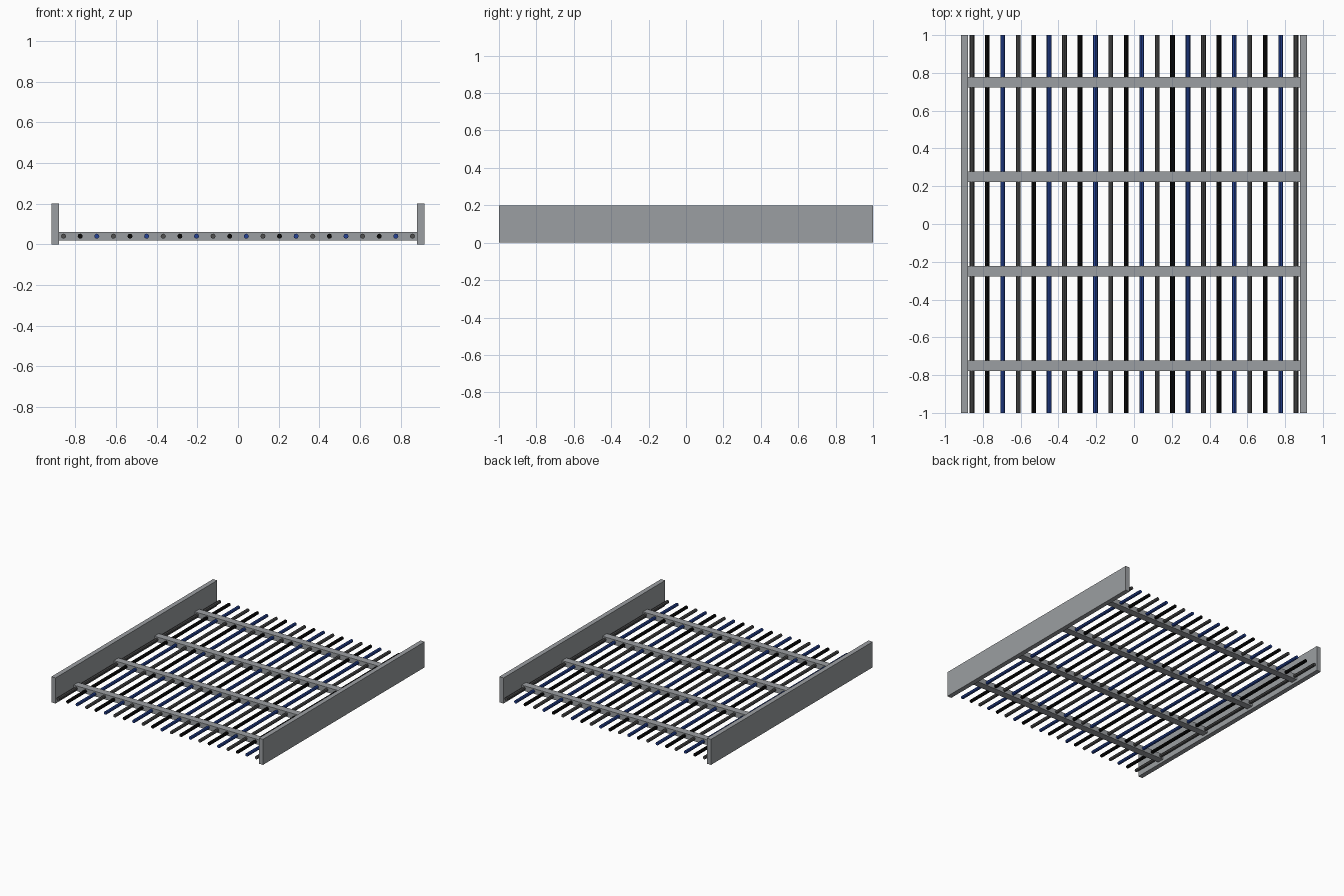
import bpy
import math

cube = bpy.data.objects.get("Cube")
if cube:
    bpy.data.objects.remove(cube, do_unlink=True)


def material(name, rgb):
    mat = bpy.data.materials.new(name)
    mat.use_nodes = True
    mat.diffuse_color = (*rgb, 1)
    mat.node_tree.nodes["Principled BSDF"].inputs["Base Color"].default_value = (*rgb, 1)
    return mat


steel = material("galvanised grey", (0.33, 0.345, 0.36))
cable_colours = [
    material("cable grey", (0.08, 0.08, 0.08)),
    material("cable black", (0.003, 0.003, 0.003)),
    material("cable blue", (0.018, 0.055, 0.30)),
]


def box(name, centre, size):
    bpy.ops.mesh.primitive_cube_add(size=1, location=centre)
    obj = bpy.context.object
    obj.name = name
    obj.scale = size
    bpy.ops.object.transform_apply(location=False, rotation=False, scale=True)
    obj.data.materials.append(steel)


def cable(name, x, mat):
    bpy.ops.mesh.primitive_cylinder_add(
        vertices=8, radius=0.0125, depth=2,
        location=(x, 0, 0.04), rotation=(math.pi / 2, 0, 0))
    obj = bpy.context.object
    obj.name = name
    obj.data.materials.append(mat)


# Side rails
inner, outer = 0.88, 0.917
for side, sign in (("left", 1), ("right", -1)):
    box(f"{side}_rail", (sign * (inner + outer) / 2, 0, 0.1), (outer - inner, 2, 0.2))

# Rungs between the rails
for i in range(4):
    box(f"rung_{i + 1}", (0, -0.75 + 0.5 * i, 0.04), (2 * inner, 0.055, 0.04))

# Row of cables passing through the rungs, in repeating colours
count, reach = 22, 0.858
for i in range(count):
    x = -reach + 2 * reach * i / (count - 1)
    cable(f"cable_{i + 1}", x, cable_colours[i % 3])
